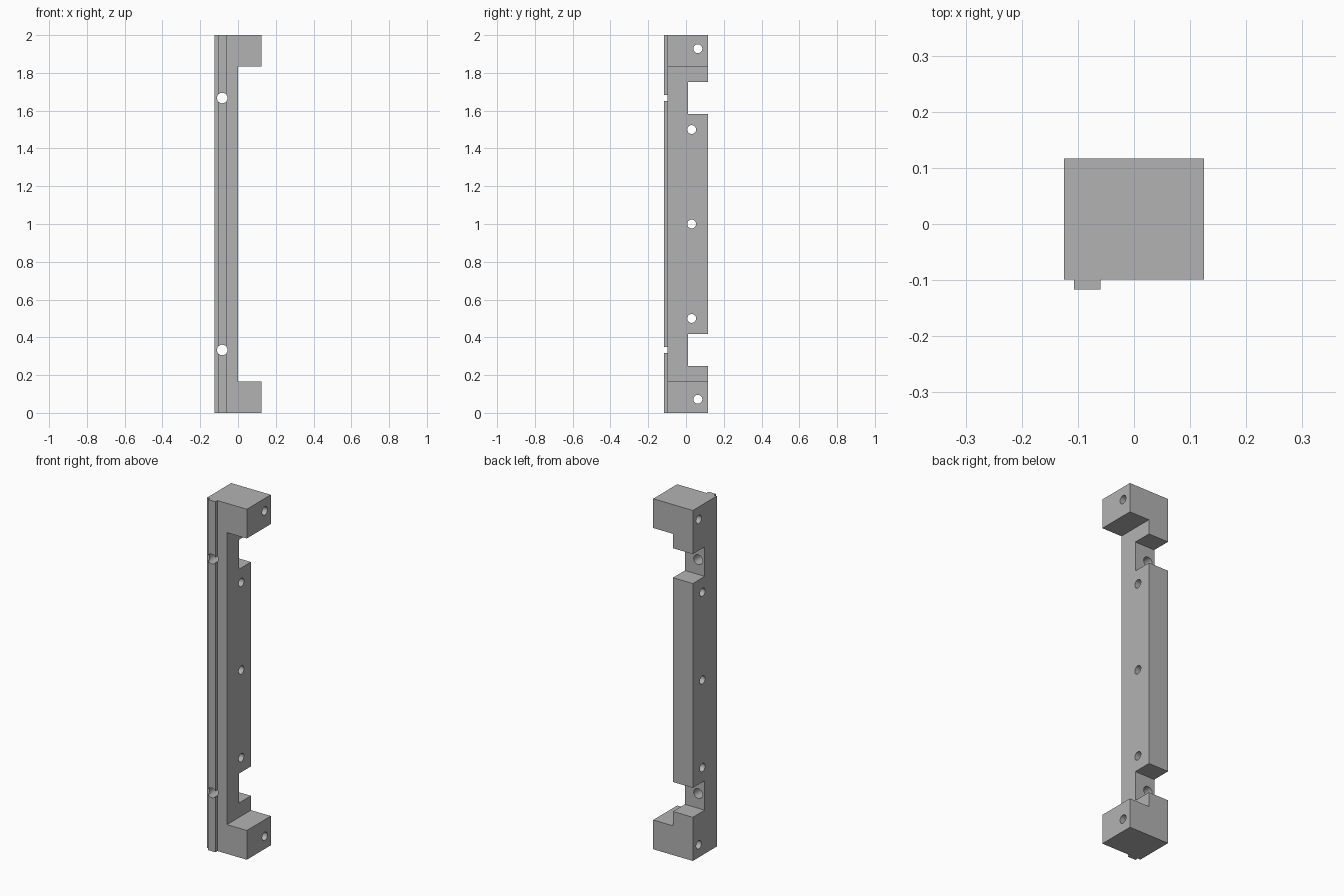
import bpy
import bmesh
from math import pi
from mathutils import Matrix, Vector

default = bpy.data.objects.get("Cube")
if default:
    bpy.data.objects.remove(default, do_unlink=True)

grey = bpy.data.materials.new("plain grey")
grey.use_nodes = True
COLOUR = (0.45, 0.45, 0.45, 1)
grey.diffuse_color = COLOUR
grey.node_tree.nodes["Principled BSDF"].inputs["Base Color"].default_value = COLOUR

HALF_X, HALF_Y, HEIGHT = 0.125, 0.117, 2.0
FRONT = -0.099      # front face of the post, behind the rib
BLOCK = 0.167       # height of each end block
MID = HEIGHT / 2


def finish(name, bm):
    bmesh.ops.recalc_face_normals(bm, faces=bm.faces)
    mesh = bpy.data.meshes.new(name)
    bm.to_mesh(mesh)
    bm.free()
    mesh.materials.append(grey)
    obj = bpy.data.objects.new(name, mesh)
    bpy.context.collection.objects.link(obj)
    return obj


def box(name, low, high):
    low, high = Vector(low), Vector(high)
    bm = bmesh.new()
    bmesh.ops.create_cube(bm, size=1, matrix=Matrix.Translation((low + high) / 2)
                          @ Matrix.Diagonal((*(high - low), 1)))
    return finish(name, bm)


def drill(name, centre, axis, radius):
    bm = bmesh.new()
    bmesh.ops.create_cone(bm, cap_ends=True, segments=32, radius1=radius,
                          radius2=radius, depth=1,
                          matrix=Matrix.Translation(centre)
                          @ Matrix.Rotation(pi / 2, 4, axis))
    return finish(name, bm)


def combine(target, tool, operation):
    mod = target.modifiers.new(tool.name, 'BOOLEAN')
    mod.object, mod.operation, mod.solver = tool, operation, 'EXACT'
    bpy.context.view_layer.objects.active = target
    bpy.ops.object.modifier_apply(modifier=mod.name)
    bpy.data.objects.remove(tool, do_unlink=True)


# C-shaped bracket: a tall post with a block projecting at each end
outline = [(-HALF_X, 0), (HALF_X, 0), (HALF_X, BLOCK), (0, BLOCK),
           (0, HEIGHT - BLOCK), (HALF_X, HEIGHT - BLOCK),
           (HALF_X, HEIGHT), (-HALF_X, HEIGHT)]
bm = bmesh.new()
face = bm.faces.new([bm.verts.new((x, FRONT, z)) for x, z in outline])
back = bmesh.ops.extrude_face_region(bm, geom=[face])["geom"]
bmesh.ops.translate(bm, vec=(0, HALF_Y - FRONT, 0),
                    verts=[v for v in back if isinstance(v, bmesh.types.BMVert)])
bracket = finish("bracket", bm)

# Locating rib along the front
combine(bracket, box("rib", (-0.107, -HALF_Y, 0), (-0.06, FRONT + 0.02, HEIGHT)), 'UNION')

for side in (-1, 1):
    # Back notch with a larger mounting hole through the front
    z = MID + side * 0.667
    combine(bracket, box("notch", (-0.3, 0.01, z - 0.084), (0.3, 0.3, z + 0.084)), 'DIFFERENCE')
    combine(bracket, drill("front_hole", (-0.0835, 0, z), 'X', 0.028), 'DIFFERENCE')
    # Cross hole through the end block
    combine(bracket, drill("end_hole", (0, 0.063, MID + side * 0.928), 'Y', 0.0235), 'DIFFERENCE')

# Cross holes through the post
for step in (-1, 0, 1):
    combine(bracket, drill("post_hole", (0, 0.03, MID + step * 0.5), 'Y', 0.0235), 'DIFFERENCE')

bpy.ops.object.select_all(action='DESELECT')
bracket.select_set(True)
bpy.context.view_layer.objects.active = bracket
bpy.ops.object.shade_smooth_by_angle(angle=pi / 6)
